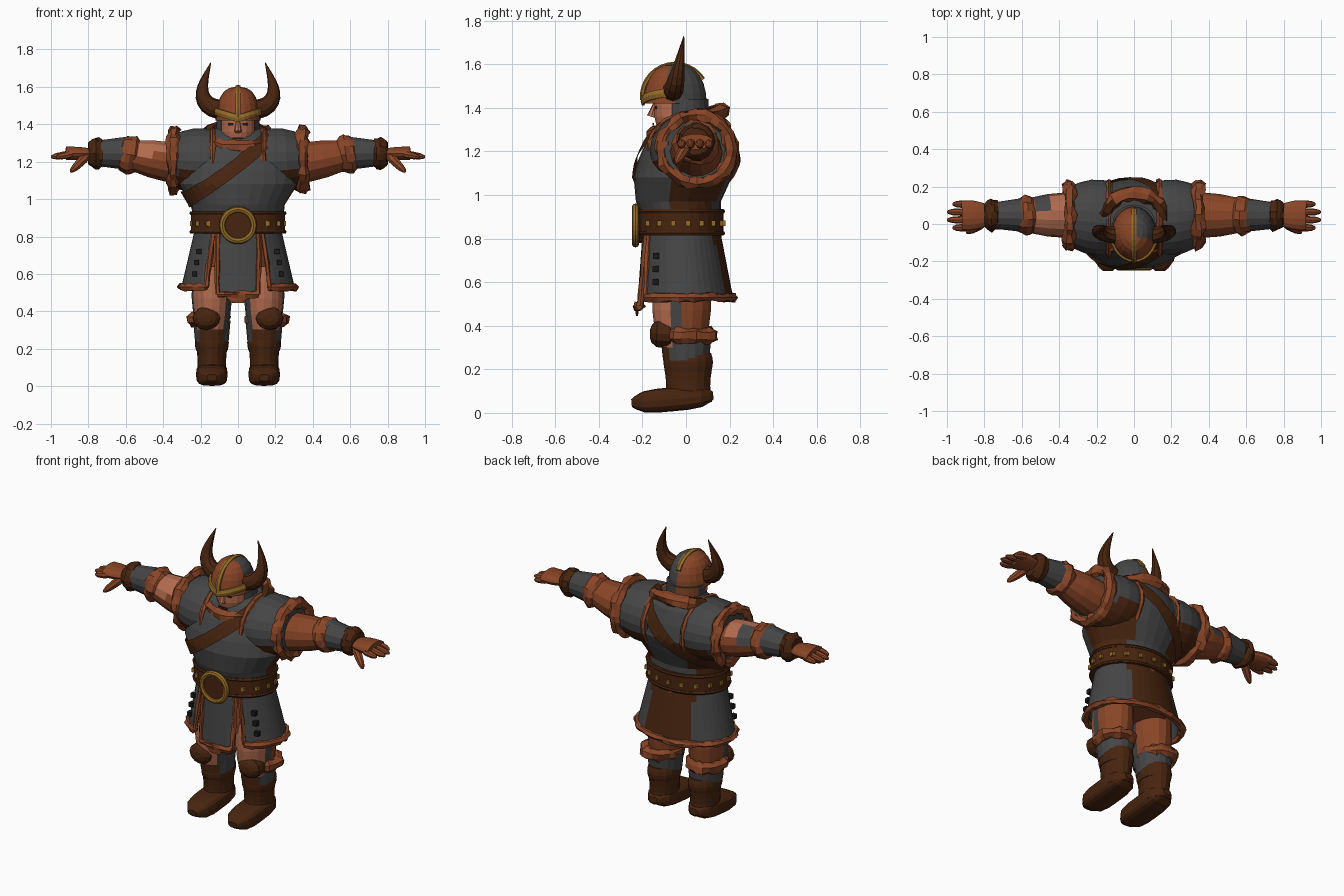
import bpy, bmesh, random
from math import sin, cos, pi, radians, copysign
from mathutils import Vector

random.seed(4)
cube = bpy.data.objects.get("Cube")
if cube:
    bpy.data.objects.remove(cube)

PALETTE = {
    "grey_cloth": (0.06, 0.06, 0.06),
    "dark_leather": (0.064, 0.018, 0.005),
    "rust_fur": (0.25, 0.06, 0.02),
    "gold_metal": (0.3, 0.15, 0.02),
    "warm_skin": (0.45, 0.15, 0.08),
    "dark_detail": (0.01, 0.01, 0.01),
}
GREY, BROWN, RUST, GOLD, SKIN, BLACK = PALETTE
MATERIALS = {}
for name, rgb in PALETTE.items():
    material = bpy.data.materials.new(name)
    material.use_nodes = True
    material.diffuse_color = (*rgb, 1)
    shader = material.node_tree.nodes["Principled BSDF"]
    shader.inputs["Base Color"].default_value = (*rgb, 1)
    shader.inputs["Roughness"].default_value = 0.8
    MATERIALS[name] = material

X, Y, Z = Vector((1, 0, 0)), Vector((0, 1, 0)), Vector((0, 0, 1))


def finish(name, bm, colour):
    """Colour is a material name or a rule on the face centre."""
    bmesh.ops.recalc_face_normals(bm, faces=bm.faces)
    mesh = bpy.data.meshes.new(name)
    used = list(PALETTE) if callable(colour) else [colour]
    for key in used:
        mesh.materials.append(MATERIALS[key])
    if callable(colour):
        for face in bm.faces:
            face.material_index = used.index(colour(face.calc_center_median()))
    bm.to_mesh(mesh)
    bm.free()
    ob = bpy.data.objects.new(name, mesh)
    bpy.context.collection.objects.link(ob)
    return ob


def tube(name, path, colour, sides=12, axis=None, ref=Z, closed=False, rough=0, power=1):
    """Skin elliptical rings (centre, radius_a, radius_b) along a path."""
    bm = bmesh.new()
    count, rings = len(path), []
    for i, (centre, radius_a, radius_b) in enumerate(path):
        after = path[(i + 1) % count if closed else min(i + 1, count - 1)][0]
        before = path[i - 1 if closed else max(i - 1, 0)][0]
        along = axis or (after - before).normalized()
        u = ref.cross(along).normalized()
        v = along.cross(u)
        ring = []
        for k in range(sides):
            angle = 2 * pi * k / sides
            c, d = (copysign(abs(w) ** power, w) for w in (cos(angle), sin(angle)))
            swell = 1 + random.uniform(-rough, rough)
            ring.append(bm.verts.new(centre + (u * c * radius_a + v * d * radius_b) * swell))
        rings.append(ring)
    for a, b in zip(rings, rings[1:] + rings[:1] if closed else rings[1:]):
        for k in range(sides):
            n = (k + 1) % sides
            bm.faces.new((a[k], a[n], b[n], b[k]))
    if not closed:
        bm.faces.new(rings[0])
        bm.faces.new(rings[-1])
    return finish(name, bm, colour)


def limb(name, colour, start, end, radius, tip=None, bulge=0, flat=1, rounded=False, steps=6, **options):
    """Straight part whose radius runs from radius to tip, with an optional bulge."""
    start, end = Vector(start), Vector(end)
    tip = radius if tip is None else tip
    axis, path = (end - start).normalized(), []
    for i in range(steps + 1):
        t = (1 - cos(pi * i / steps)) / 2
        r = radius + (tip - radius) * t + bulge * sin(pi * t)
        if rounded:
            r *= max(0.1, 1 - abs(2 * t - 1) ** 4) ** 0.5
        path.append((start.lerp(end, t), r, r * flat))
    return tube(name, path, colour, axis=axis, ref=Y if abs(axis.z) > 0.8 else Z, **options)


def hoop(name, colour, centre, a, b, r, flat=1, plane=(X, Y), start=0, end=360, count=28, rise=None, **options):
    """Ring or arc in a plane; rise gives the height added at each angle."""
    whole, path = end - start == 360, []
    for i in range(count):
        t = radians(start + (end - start) * i / (count if whole else count - 1))
        p = Vector(centre) + plane[0] * a * cos(t) + plane[1] * b * sin(t)
        path.append((p + Z * rise(t) if rise else p, r, r * flat))
    return tube(name, path, colour, ref=plane[0].cross(plane[1]), closed=whole, **options)


def box(name, colour, centre, size):
    bm = bmesh.new()
    bmesh.ops.create_cube(bm, size=1)
    bmesh.ops.scale(bm, vec=size, verts=bm.verts)
    bmesh.ops.translate(bm, vec=centre, verts=bm.verts)
    return finish(name, bm, colour)


# Torso from rows of height, half width, front and back
torso_rows = ((0.88, 0.24, -0.2, 0.16), (0.97, 0.25, -0.23, 0.16), (1.08, 0.32, -0.24, 0.21),
              (1.16, 0.32, -0.22, 0.24), (1.25, 0.29, -0.18, 0.22), (1.33, 0.22, -0.13, 0.19),
              (1.38, 0.12, -0.08, 0.15))
torso = tube("torso", [(Vector((0, (f + b) / 2, z)), w, (b - f) / 2) for z, w, f, b in torso_rows],
             lambda c: BROWN if abs(c.x) > 0.15 and c.y > -0.07 and c.z < 1.2 else GREY,
             sides=28, axis=Z, ref=Y)

# Pelvis, belt and buckle
limb("pelvis", RUST, start=(0, 0, 0.56), end=(0, 0, 0.85), radius=0.2, flat=0.8, bulge=0.01, sides=20)
limb("belt", BROWN, start=(0, -0.025, 0.815), end=(0, -0.025, 0.935), radius=0.252, flat=0.78, sides=28)
for edge in (0.825, 0.925):
    hoop("belt_rim", BROWN, (0, -0.025, edge), a=0.25, b=0.195, r=0.01, sides=6)
hoop("belt_buckle", GOLD, (0, -0.232, 0.86), a=0.084, b=0.084, r=0.017, plane=(X, Z), sides=8)
limb("buckle_plate", BROWN, start=(0, -0.2, 0.86), end=(0, -0.237, 0.86), radius=0.08, sides=20, steps=1)
for angle in range(-150, 200, 20):
    if abs(angle + 90) > 25:
        a = radians(angle)
        box("belt_stud", GOLD, (0.25 * cos(a), 0.195 * sin(a) - 0.025, 0.87), (0.022, 0.022, 0.025))

# Shoulder belt drawn onto the chest and back
sling = hoop("shoulder_belt", BROWN, (-0.06, 0, 1.17), a=0.29, b=0.235, r=0.012, flat=3.5, count=40, sides=8,
             plane=(Vector((0.8, 0, 0.6)), Y), rise=lambda t: -0.03 * abs(sin(t)))
wrap = sling.modifiers.new("hug_torso", "SHRINKWRAP")
wrap.target = torso
wrap.wrap_mode = "ABOVE_SURFACE"
wrap.offset = 0.014


# Skirt panels wrap an ellipse that flares downwards; angle zero is the front
def skirt_point(degrees, z, lift=0):
    k, a = (0.82 - z) / 0.3, radians(degrees)
    middle, depth = 0.018 * k - 0.02, 0.18 + 0.04 * k + lift
    return Vector(((0.235 + 0.07 * k + lift) * sin(a), middle - depth * cos(a), z))


def panel(name, colour, middle, half, bottom, taper, columns, rows=6):
    bm = bmesh.new()
    grid = []
    for j in range(rows):
        k = j / (rows - 1)
        z, spread = 0.83 + (bottom - 0.83) * k, half * (1 - taper * k)
        grid.append([bm.verts.new(skirt_point(middle + spread * (2 * i / columns - 1), z))
                     for i in range(columns + 1)])
    for p, q in zip(grid, grid[1:]):
        for i in range(columns):
            bm.faces.new((p[i], p[i + 1], q[i + 1], q[i]))
    borders = {"hem": grid[-1], "first_edge": [r[0] for r in grid], "last_edge": [r[-1] for r in grid]}
    borders = {key: [v.co.copy() for v in line] for key, line in borders.items()}
    finish(name, bm, colour).modifiers.new("thickness", "SOLIDIFY").thickness = 0.015
    for key, line in borders.items():
        r = 0.02 if key == "hem" else 0.014
        tube(f"{name}_{key}", [(p, r, r) for p in line], RUST, sides=6, rough=0.4, ref=Z if key == "hem" else Y)


panel("skirt", lambda c: BROWN if c.y > 0.08 and abs(c.x) < 0.15 else GREY,
      middle=180, half=146, bottom=0.53, taper=0, columns=36)
panel("front_flap", GREY, middle=0, half=27, bottom=0.49, taper=0.25, columns=6)
limb("front_flap_point", RUST, start=(0, -0.225, 0.5), end=(0, -0.225, 0.445),
     radius=0.08, tip=0.03, flat=0.15, sides=10, rough=0.2)

# Head and collar
limb("head", lambda c: RUST if c.z < 1.29 else SKIN, start=(0, -0.045, 1.25), end=(0, -0.045, 1.47),
     radius=0.06, tip=0.085, bulge=0.02, flat=1.1, sides=18)
limb("nose", SKIN, start=(0, -0.14, 1.42), end=(0, -0.16, 1.36), radius=0.01, tip=0.02, sides=8)
box("mouth", BROWN, (0, -0.15, 1.325), (0.06, 0.008, 0.009))
limb("neck_mail", lambda c: RUST if c.x < 0 and c.y > 0.02 else GREY,
     start=(0, 0, 1.22), end=(0, 0, 1.44), radius=0.115, flat=0.9, sides=20)
hoop("fur_collar", lambda c: BROWN if c.z > 1.35 and c.y < 0.12 else RUST, (0, 0.01, 1.33), a=0.165, b=0.155,
     r=0.036, rise=lambda t: 0.055 * sin(t), sides=7, rough=0.35)

# Helmet dome, brow and crest
dome = []
for i in range(7):
    rise, shrink = sin(pi * i / 12), max(0.05, cos(pi * i / 12)) ** 0.7
    dome.append((Vector((0, -0.05, 1.42 + 0.18 * rise)), 0.12 * shrink, 0.145 * shrink))
tube("helmet", dome, lambda c: GREY if c.x > 0 and c.y > -0.07 else RUST, sides=20, axis=Z, ref=Y)
hoop("helmet_brow", GOLD, (0, -0.045, 1.43), a=0.124, b=0.152, r=0.011, flat=2, start=190, end=350, count=13,
     rise=lambda t: 0.04 * abs(cos(t)), sides=6)
hoop("helmet_crest", GOLD, (0, -0.05, 1.45), a=0.15, b=0.15, r=0.012, flat=1.4, plane=(Y, Z),
     start=32, end=185, count=14, sides=6)


def sleeve(c):
    """Bare patches show on top of the right upper arm."""
    if -0.54 < c.x < -0.36 and c.z > 1.23:
        return GREY if c.y > 0.06 and c.x < -0.44 else SKIN
    return RUST


def thigh_colour(c):
    if c.y < -0.06 and abs(c.x) > 0.08:
        return SKIN
    return GREY if c.y < 0 else RUST


for s, side in ((1, "left"), (-1, "right")):
    def arm(part, colour, start, end, height=1.245, **options):
        limb(f"{side}_{part}", colour, (s * start, 0.048, height), (s * end, 0.045, 1.245), sides=14, **options)

    def leg(part, colour, bottom, top, y=0.01, **options):
        limb(f"{side}_{part}", colour, (s * 0.14, y, bottom), (s * 0.14, y, top), sides=16, **options)

    # Eye and horn
    box(f"{side}_eye", BLACK, (0.036 * s, -0.138, 1.4), (0.028, 0.009, 0.012))
    horn = []
    for i in range(11):
        t = i / 10
        x, r = 0.1 + 0.045 * t + 0.07 * sin(pi * t ** 0.8), 0.05 * (1 - t ** 1.5) + 0.002
        horn.append((Vector((s * x, 0.05 * t - 0.06, 1.48 + 0.25 * t ** 1.4)), r, r * 0.9))
    tube(f"{side}_horn", horn, BROWN, sides=10, ref=Y)

    # Shoulder guard with fur borders
    limb(f"{side}_shoulder_guard", lambda c: GREY if c.z > 1.14 else BROWN, (s * 0.13, 0.03, 1.2),
         (s * 0.36, 0.05, 1.21), radius=0.195, tip=0.15, bulge=0.025, flat=0.88, sides=22)
    hoop(f"{side}_armhole_fur", RUST, (s * 0.345, 0.05, 1.21), a=0.158, b=0.152, r=0.032, plane=(Y, Z),
         sides=7, rough=0.4)
    hoop(f"{side}_guard_trim", RUST, (s * 0.135, 0.03, 1.2), a=0.198, b=0.172, r=0.015, plane=(Y, Z),
         sides=6, rough=0.35)

    # Arm
    arm("upper_arm", sleeve, start=0.3, end=0.62, height=1.185, radius=0.12, tip=0.075, bulge=0.016, flat=0.9)
    arm("elbow_fur", RUST, start=0.53, end=0.63, height=1.23, radius=0.08, bulge=0.025, rough=0.1)
    arm("bracer", GREY, start=0.6, end=0.75, radius=0.09, tip=0.07)
    arm("wrist_cuff", BROWN, start=0.725, end=0.8, radius=0.072, tip=0.06, bulge=0.02, rough=0.09)
    arm("palm", RUST, start=0.78, end=0.92, radius=0.055, tip=0.08, bulge=0.01, flat=0.45)
    for i in range(4):
        y, tip = 0.042 * i - 0.02, 1.015 - 0.03 * abs(i - 1.5)
        limb(f"{side}_finger_{i}", RUST, (s * 0.88, y, 1.242), (s * tip, y, 1.225), radius=0.023, tip=0.016,
             rounded=True, sides=8)
    limb(f"{side}_thumb", RUST, (s * 0.8, 0.01, 1.24), (s * 0.895, -0.047, 1.145), radius=0.03, tip=0.018,
         rounded=True, sides=8)

    # Leg and knee guard
    leg("thigh", thigh_colour, bottom=0.3, top=0.64, y=-0.02, radius=0.085, tip=0.1, bulge=0.015, flat=1.25)
    hoop(f"{side}_knee_fur", RUST, (s * 0.155, 0.012, 0.355), a=0.085, b=0.095, r=0.036, count=22,
         sides=7, rough=0.3)
    limb(f"{side}_knee_guard", BROWN, (s * 0.168, -0.04, 0.36), (s * 0.168, -0.165, 0.365), radius=0.075,
         flat=0.85, rounded=True)

    # Boot
    leg("shin_wrap", lambda c: BROWN if c.y < -0.07 else GREY, bottom=0.24, top=0.35, y=0, radius=0.09,
        tip=0.1, flat=1.17)
    leg("boot_shaft", BROWN, bottom=0.05, top=0.2, radius=0.082, bulge=-0.006, flat=1.33)
    leg("boot_cuff", BROWN, bottom=0.19, top=0.275, radius=0.084, bulge=0.007, flat=1.25)
    limb(f"{side}_boot_foot", BROWN, (s * 0.14, 0.125, 0.08), (s * 0.14, -0.25, 0.045), radius=0.085,
         flat=0.65, rounded=True, steps=8, sides=16, power=0.65)

    # Studs on the skirt side
    for i in range(3):
        box(f"{side}_skirt_stud_{i}", BLACK, skirt_point(52 * s, 0.6 + 0.06 * i, 0.008), (0.027, 0.027, 0.027))
